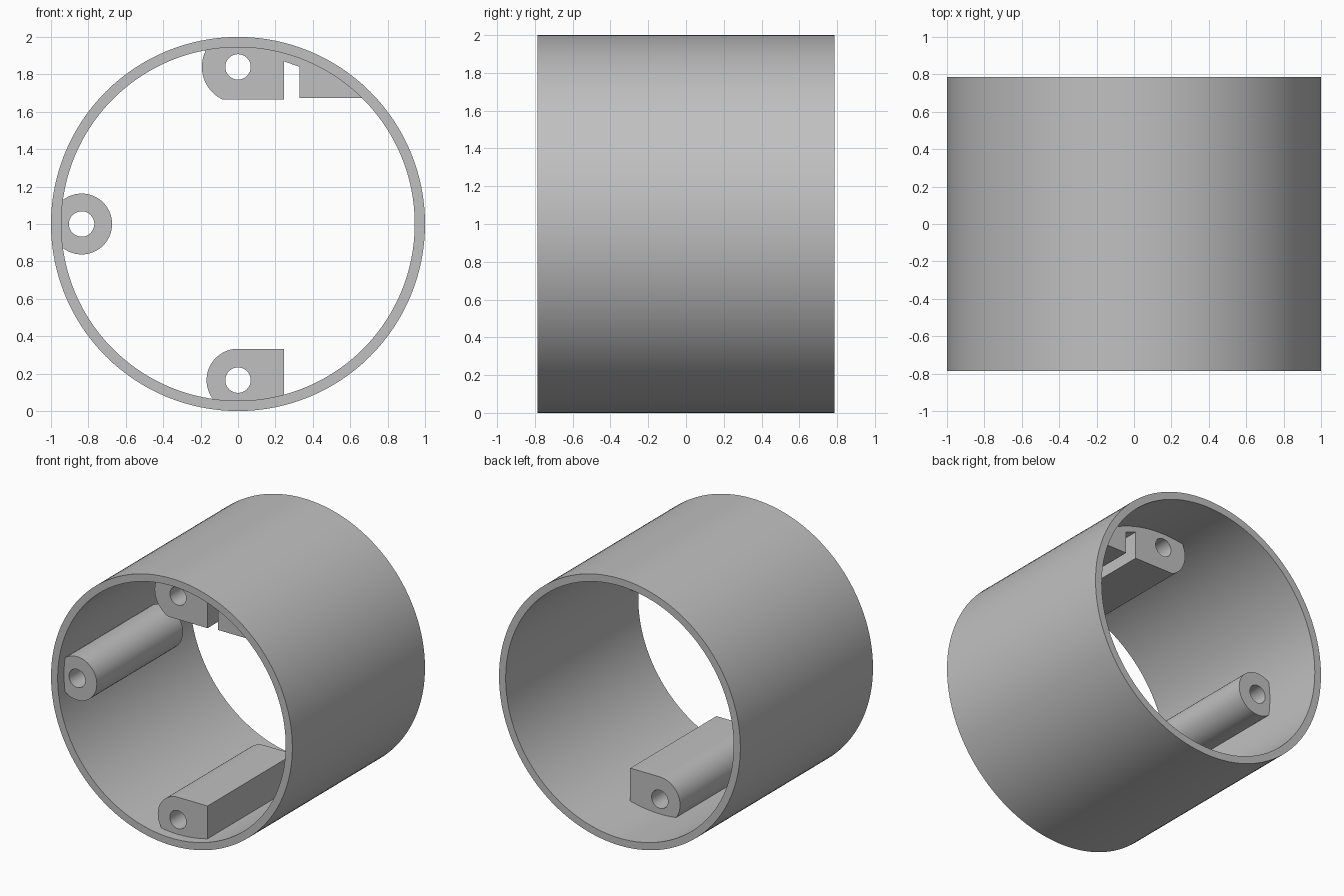
import bpy, bmesh
from math import cos, sin, radians

cube = bpy.data.objects.get("Cube")
if cube:
    bpy.data.objects.remove(cube)

OUTER, INNER, EMBED = 1.0, 0.945, 0.96   # tube radii, depth the bosses sink into the wall
HALF = 0.785                             # half length of the tube
BOSS_FRONT, BOSS_BACK = -0.71, 0.31

grey = bpy.data.materials.new("plain grey")
grey.use_nodes = True
colour = (0.53, 0.53, 0.53, 1)
grey.diffuse_color = colour
grey.node_tree.nodes["Principled BSDF"].inputs["Base Color"].default_value = colour


def arc(cx, cz, r, start, end, n=32):
    """Points along an arc, angles in degrees, measured from the tube axis."""
    angles = [radians(start + (end - start) * i / n) for i in range(n + 1)]
    return [(cx + r * cos(a), cz + r * sin(a)) for a in angles]


def circle(cx, cz, r, n=32):
    return arc(cx, cz, r, 0, 360, n)[:-1]


def extrude_profile(name, loops, front, back):
    """Fill an outline and its hole, then extrude along y."""
    bm = bmesh.new()
    edges = []
    for loop in loops:
        verts = [bm.verts.new((x, front, z + OUTER)) for x, z in loop]
        edges += [bm.edges.new((v, verts[i - 1])) for i, v in enumerate(verts)]
    bmesh.ops.triangle_fill(bm, edges=edges, use_beauty=True, normal=(0, -1, 0))
    result = bmesh.ops.extrude_face_region(bm, geom=bm.faces[:])
    moved = [g for g in result["geom"] if isinstance(g, bmesh.types.BMVert)]
    bmesh.ops.translate(bm, verts=moved, vec=(0, back - front, 0))
    bmesh.ops.recalc_face_normals(bm, faces=bm.faces[:])
    mesh = bpy.data.meshes.new(name)
    bm.to_mesh(mesh)
    bm.free()
    mesh.materials.append(grey)
    obj = bpy.data.objects.new(name, mesh)
    bpy.context.collection.objects.link(obj)
    bpy.ops.object.select_all(action="DESELECT")
    obj.select_set(True)
    bpy.context.view_layer.objects.active = obj
    bpy.ops.object.shade_smooth_by_angle(angle=radians(25))


def boss(name, outline, cx, cz):
    hole = circle(cx, cz, 0.068)
    extrude_profile(name, [outline, hole], BOSS_FRONT, BOSS_BACK)


# Tube wall
extrude_profile("tube_wall", [circle(0, 0, OUTER, 128), circle(0, 0, INNER, 128)], -HALF, HALF)

# Round screw boss on the side
boss("side_boss", arc(-0.836, 0, 0.163, -135, 135), -0.836, 0)

# Lower boss with one square side
lower = arc(0, -0.835, 0.168, 90, 222) + arc(0, 0, EMBED, 263, 284.8, 12) + [(0.245, -0.667)]
boss("lower_boss", lower, 0, -0.835)

# Upper boss joined to a wedge block, with a slot between them
upper = arc(0, 0.84, 0.193, 147, 245)
upper += [(0.245, 0.665), (0.245, 0.87), (0.33, 0.84), (0.33, 0.675), (0.675, 0.675)]
upper += arc(0, 0, EMBED, 46, 99, 28)
boss("upper_boss", upper, 0, 0.84)
